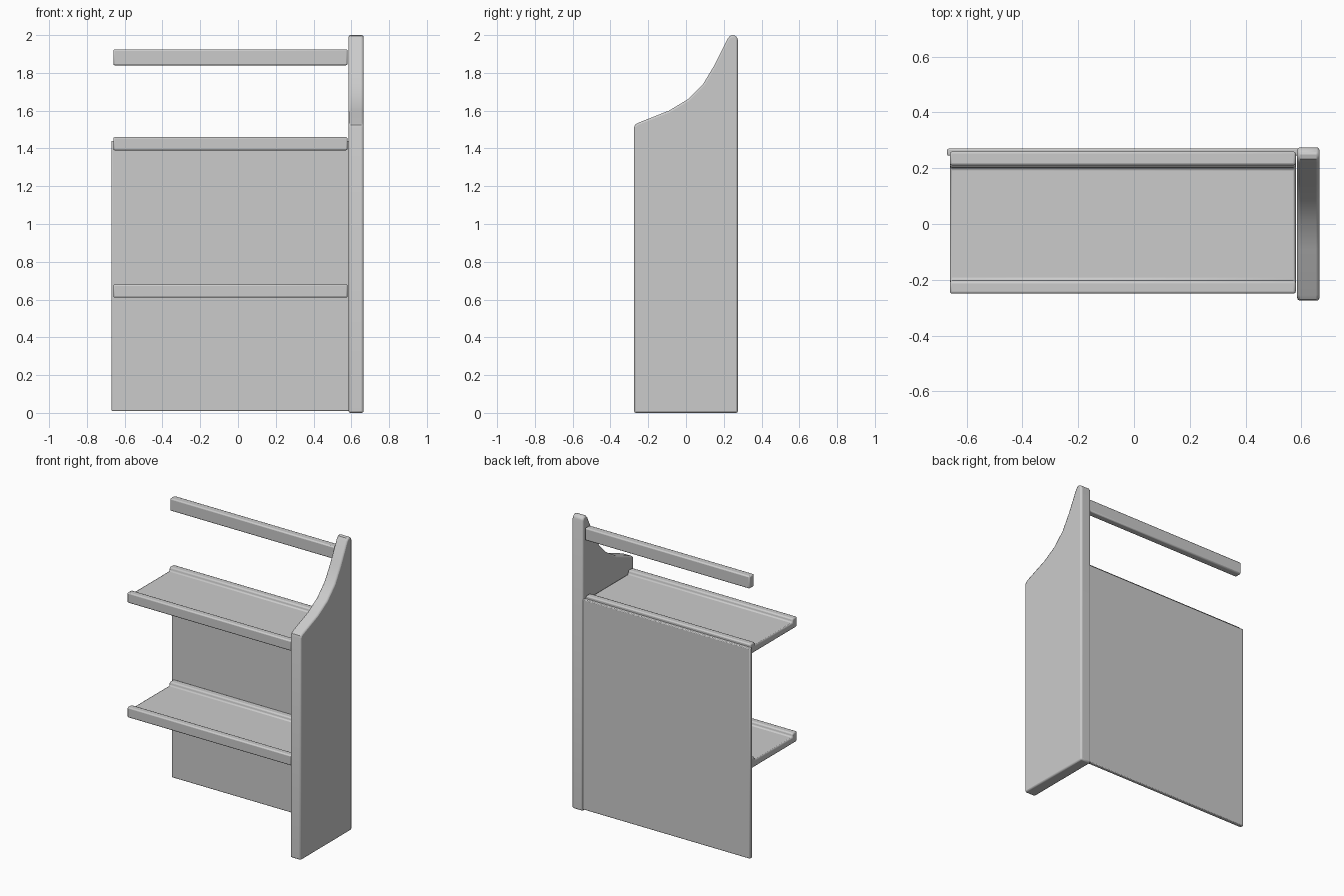
import bpy

if "Cube" in bpy.data.objects:
    bpy.data.objects.remove(bpy.data.objects["Cube"])


def prism(name, profile, x0, x1, bevel):
    """Extrude a closed (y, z) profile along x and soften its hard edges."""
    n = len(profile)
    verts = [(x, y, z) for x in (x0, x1) for y, z in profile]
    faces = [tuple(range(n))[::-1], tuple(range(n, 2 * n))]
    faces += [(i, (i + 1) % n, n + (i + 1) % n, n + i) for i in range(n)]
    mesh = bpy.data.meshes.new(name)
    mesh.from_pydata(verts, [], faces)
    mesh.update()
    obj = bpy.data.objects.new(name, mesh)
    bpy.context.collection.objects.link(obj)
    mod = obj.modifiers.new("soft_edges", "BEVEL")
    mod.width = bevel
    mod.segments = 2
    mod.limit_method = "ANGLE"
    mod.angle_limit = 0.8
    bpy.ops.object.select_all(action="DESELECT")
    obj.select_set(True)
    bpy.context.view_layer.objects.active = obj
    bpy.ops.object.shade_smooth_by_angle()
    return obj


def rect(y0, y1, z0, z1):
    return [(y0, z0), (y1, z0), (y1, z1), (y0, z1)]


# Side panel with a swept, concave top edge
prism("side_panel", [
    (-0.275, 0), (0.275, 0), (0.275, 1.975), (0.268, 1.993), (0.25, 2.0),
    (0.233, 1.996), (0.22, 1.98), (0.15, 1.84), (0.09, 1.74), (0.01, 1.66),
    (-0.09, 1.60), (-0.255, 1.535), (-0.27, 1.525), (-0.275, 1.51),
], 0.585, 0.665, 0.01)

# Back panel
prism("back_panel", rect(0.245, 0.27, 0.01, 1.44), -0.67, 0.60, 0.005)

# Shelves: shallow trays with raised front and back lips
for name, z in (("lower_shelf", 0.61), ("upper_shelf", 1.39)):
    prism(name, [
        (-0.25, z), (0.25, z), (0.25, z + 0.07), (0.205, z + 0.07),
        (0.20, z + 0.045), (-0.20, z + 0.045), (-0.205, z + 0.07),
        (-0.25, z + 0.07),
    ], -0.66, 0.58, 0.008)

# Top rail
prism("top_rail", rect(0.21, 0.26, 1.84, 1.925), -0.66, 0.58, 0.008)
